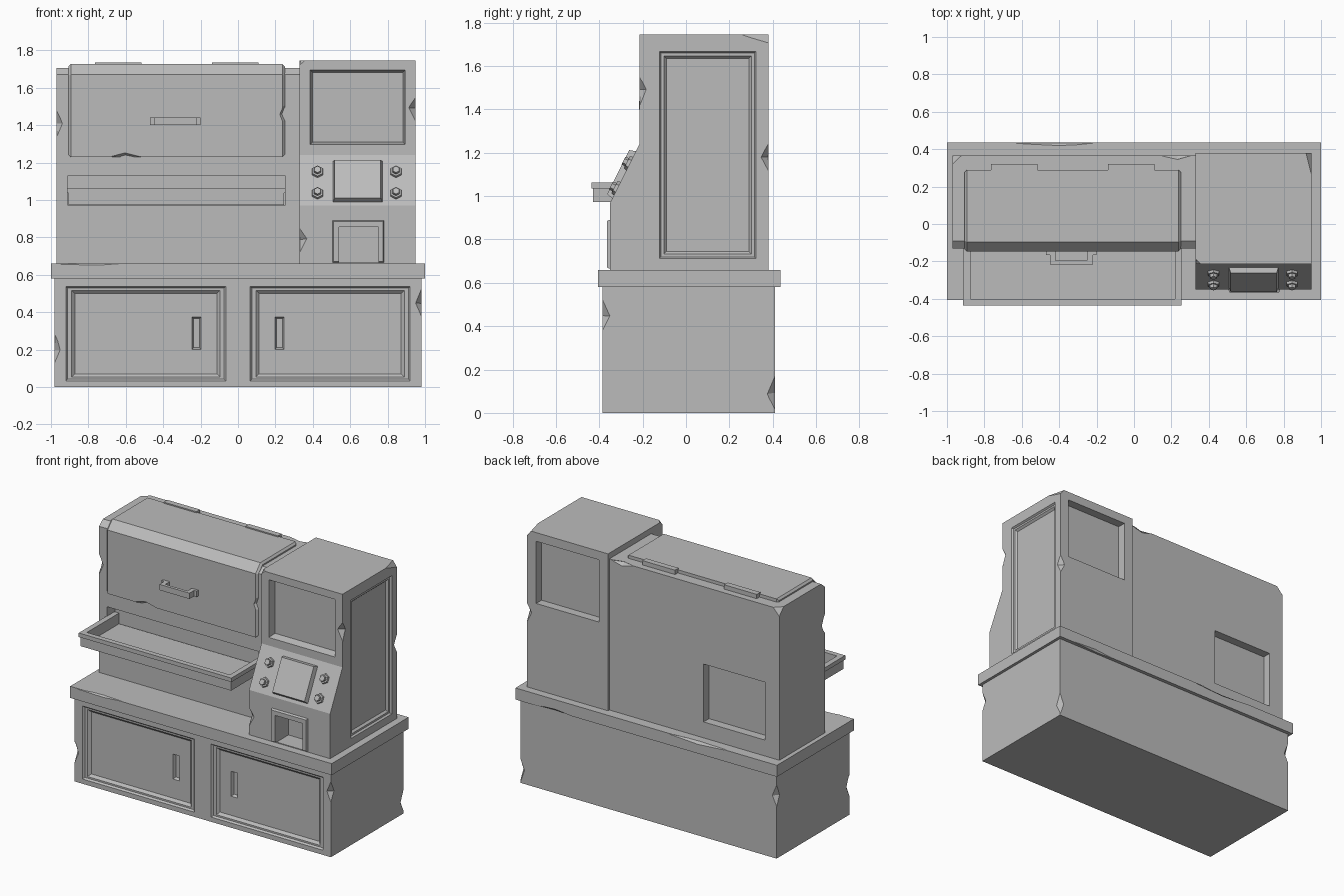
import bpy, bmesh, random
from mathutils import Vector

random.seed(4)
cube = bpy.data.objects.get("Cube")
if cube:
    bpy.data.objects.remove(cube, do_unlink=True)

grey = bpy.data.materials.new("plain grey")
grey.use_nodes = True
GREY = (0.5, 0.5, 0.5, 1)
grey.diffuse_color = GREY
grey.node_tree.nodes["Principled BSDF"].inputs["Base Color"].default_value = GREY


def finish(name, bm):
    bmesh.ops.recalc_face_normals(bm, faces=bm.faces)
    mesh = bpy.data.meshes.new(name)
    bm.to_mesh(mesh)
    bm.free()
    mesh.materials.append(grey)
    obj = bpy.data.objects.new(name, mesh)
    bpy.context.collection.objects.link(obj)
    return obj


def prism(name, axis, outline, lo, hi, cap_bevel=0):
    """Extrude an outline along an axis; optionally chamfer the rim of both ends."""
    bm = bmesh.new()
    place = {"x": lambda p: (lo, p[0], p[1]), "z": lambda p: (p[0], p[1], lo)}[axis]
    face = bm.faces.new([bm.verts.new(place(p)) for p in outline])
    step = Vector((hi - lo, 0, 0)) if axis == "x" else Vector((0, 0, hi - lo))
    out = bmesh.ops.extrude_face_region(bm, geom=[face])["geom"]
    bmesh.ops.translate(bm, vec=step, verts=[v for v in out if isinstance(v, bmesh.types.BMVert)])
    if cap_bevel:
        far = [f for f in out if isinstance(f, bmesh.types.BMFace)][0]
        near = [f for f in bm.faces if all(abs(v.co[0] - lo) < 1e-5 for v in f.verts)][0]
        bmesh.ops.bevel(bm, geom=list(near.edges) + list(far.edges), offset=cap_bevel,
                        segments=1, affect="EDGES", profile=0.5)
    return finish(name, bm)


def box(name, x0, x1, y0, y1, z0, z1):
    return prism(name, "z", [(x0, y0), (x1, y0), (x1, y1), (x0, y1)], z0, z1)


def hull(name, points):
    bm = bmesh.new()
    for p in points:
        bm.verts.new(p)
    bmesh.ops.convex_hull(bm, input=bm.verts)
    bmesh.ops.dissolve_limit(bm, angle_limit=0.01, verts=bm.verts, edges=bm.edges)
    return finish(name, bm)


def frustum(name, centre, normal, w, h, near, far, shrink):
    """Tapered block on a plane: full size at 'near', smaller by 'shrink' at 'far'."""
    n = Vector(normal).normalized()
    u = Vector((0, 0, 1)).cross(n) if abs(n.z) < 0.9 else Vector((1, 0, 0))
    u.normalize()
    v = n.cross(u)
    return hull(name, [Vector(centre) + n * d + u * a * (w / 2 - s) + v * b * (h / 2 - s)
                       for d, s in ((near, 0), (far, shrink)) for a in (-1, 1) for b in (-1, 1)])


def cut(part, cutter):
    cutter.hide_render = True
    mod = part.modifiers.new("cut", "BOOLEAN")
    mod.operation, mod.solver, mod.object = "DIFFERENCE", "EXACT", cutter
    bpy.context.view_layer.objects.active = part
    bpy.ops.object.modifier_apply(modifier=mod.name)
    bpy.data.objects.remove(cutter, do_unlink=True)


def recess(part, centre, normal, w, h, depth, slope):
    cut(part, frustum("cutter", centre, normal, w, h, 0.003, -depth, slope))


def chip(part, centre, along, length=0.06, bite=0.035):
    """Knock a faceted notch out of an edge."""
    r = [bite, bite, bite]
    r["xyz".index(along)] = length
    pts = []
    for i in range(3):
        for s in (-1, 1):
            p = Vector(centre) + Vector([random.uniform(-0.004, 0.004) for _ in range(3)])
            p[i] += s * r[i]
            pts.append(p)
    cut(part, hull("cutter", pts))


FRONT, BACK, RIGHT = (0, -1, 0), (0, 1, 0), (1, 0, 0)

# Base cupboard with two panelled doors and finger slots
base = box("base_cupboard", -0.98, 0.98, -0.385, 0.41, 0, 0.58)
for side in (-1, 1):
    x = 0.4925 * side
    recess(base, (x, -0.385, 0.285), FRONT, 0.86, 0.51, 0.012, 0.012)
    recess(base, (x, -0.373, 0.285), FRONT, 0.80, 0.47, 0.016, 0.02)
    recess(base, (0.222 * side, -0.357, 0.288), FRONT, 0.052, 0.175, 0.02, 0.01)
for x, y, z in ((-0.98, -0.385, 0.2), (0.98, -0.385, 0.45), (0.98, 0.41, 0.09), (-0.98, 0.41, 0.43)):
    chip(base, (x, y, z), "z", 0.08)

# Worktop slab with worn edges
top = box("worktop", -1, 1, -0.405, 0.435, 0.58, 0.66)
chip(top, (-0.75, -0.405, 0.66), "x", 0.2, 0.012)
chip(top, (-0.4, 0.435, 0.66), "x", 0.25, 0.015)
chip(top, (0.7, 0.435, 0.58), "x", 0.2, 0.012)

# Main cabinet behind the hood
cabinet = prism("main_cabinet", "x", [(0.365, 0.66), (-0.132, 0.66), (-0.132, 1.67),
                                      (-0.09, 1.705), (0.365, 1.705)], -0.97, 0.33)
recess(cabinet, (-0.33, -0.132, 1.05), FRONT, 1.16, 0.16, 0.09, 0)
recess(cabinet, (-0.625, 0.365, 0.97), BACK, 0.47, 0.40, 0.06, 0)
chip(cabinet, (-0.97, -0.132, 1.41), "z", 0.07)
chip(cabinet, (-0.97, 0.365, 1.705), "z", 0.05, 0.05)
chip(cabinet, (0.23, 0.365, 1.705), "x", 0.1, 0.025)

# Hood with chamfered front, handle and hinges
hood = prism("hood", "x", [(-0.1, 1.23), (-0.147, 1.23), (-0.147, 1.67), (-0.095, 1.727),
                           (0.29, 1.727), (0.29, 1.66), (-0.06, 1.66)], -0.907, 0.25, 0.013)
chip(hood, (-0.6, -0.147, 1.23), "x", 0.09, 0.022)
chip(hood, (0.25, -0.147, 1.46), "z", 0.07, 0.03)
half = [(0.135, -0.14), (0.135, -0.165), (0.115, -0.165), (0.115, -0.216)]
inner = [(-0.085, -0.195), (-0.085, -0.14)]
handle = half + [(-x, y) for x, y in reversed(half)] + inner[::-1] + [(-x, y) for x, y in inner]
prism("hood_handle", "z", [(x - 0.335, y) for x, y in handle], 1.40, 1.44)
for x in (-0.64, -0.015):
    box("hood_hinge", x - 0.125, x + 0.125, 0.28, 0.32, 1.69, 1.735)

# Sliding tray with a projecting rim
for name, grow, z0, z1 in (("tray_pan", 0, 0.972, 1.036), ("tray_rim", 0.008, 1.036, 1.064)):
    tray = box(name, -0.905 - grow, 0.247 + grow, -0.428 - grow, -0.05, z0, z1)
    cut(tray, box("cutter", -0.875, 0.218, -0.4, 0, 0.99, 1.2))

# Control tower with sloping console
tower = prism("control_tower", "x", [(0.38, 0.66), (-0.35, 0.66), (-0.35, 0.97), (-0.215, 1.24),
                                     (-0.215, 1.745), (0.38, 1.745)], 0.33, 0.95)
recess(tower, (0.64, -0.215, 1.495), FRONT, 0.51, 0.40, 0.05, 0.014)
recess(tower, (0.64, 0.38, 1.47), BACK, 0.48, 0.43, 0.06, 0)
recess(tower, (0.95, 0.1, 1.19), RIGHT, 0.45, 0.96, 0.012, 0.01)
recess(tower, (0.938, 0.1, 1.19), RIGHT, 0.41, 0.92, 0.014, 0.015)
cut(tower, box("cutter", 0.54, 0.75, -0.5, -0.22, 0.665, 0.855))
for x, y, z in ((0.95, -0.215, 1.49), (0.95, 0.38, 1.18), (0.33, -0.35, 0.79)):
    chip(tower, (x, y, z), "z", 0.07)
chip(tower, (0.95, 0.38, 1.745), "y", 0.12, 0.035)
chip(tower, (0.33, -0.215, 1.745), "z", 0.025, 0.03)

# Dispenser surround
surround = frustum("dispenser_surround", (0.643, -0.35, 0.778), FRONT, 0.285, 0.235, -0.01, 0.015, 0.01)
cut(surround, box("cutter", 0.54, 0.75, -0.5, -0.2, 0.6, 0.855))

# Console screen and hexagonal knobs
slope = Vector((0, -0.27, 0.135)).normalized()


def on_slope(x, z):
    return Vector((x, -0.35 + (z - 0.97) / 2, z))


screen = frustum("console_screen", on_slope(0.64, 1.098), slope, 0.27, 0.25, -0.01, 0.03, 0.012)
for x in (0.425, 0.845):
    for z in (1.035, 1.15):
        for name, radius, lo, hi in (("knob", 0.037, -0.01, 0.014), ("knob_cap", 0.023, 0, 0.032)):
            bm = bmesh.new()
            bmesh.ops.create_cone(bm, cap_ends=True, segments=6, radius1=radius,
                                  radius2=radius * 0.85, depth=hi - lo)
            knob = finish(name, bm)
            knob.rotation_mode = "QUATERNION"
            knob.rotation_quaternion = slope.to_track_quat("Z", "Y")
            knob.location = on_slope(x, z) + slope * (lo + hi) / 2
